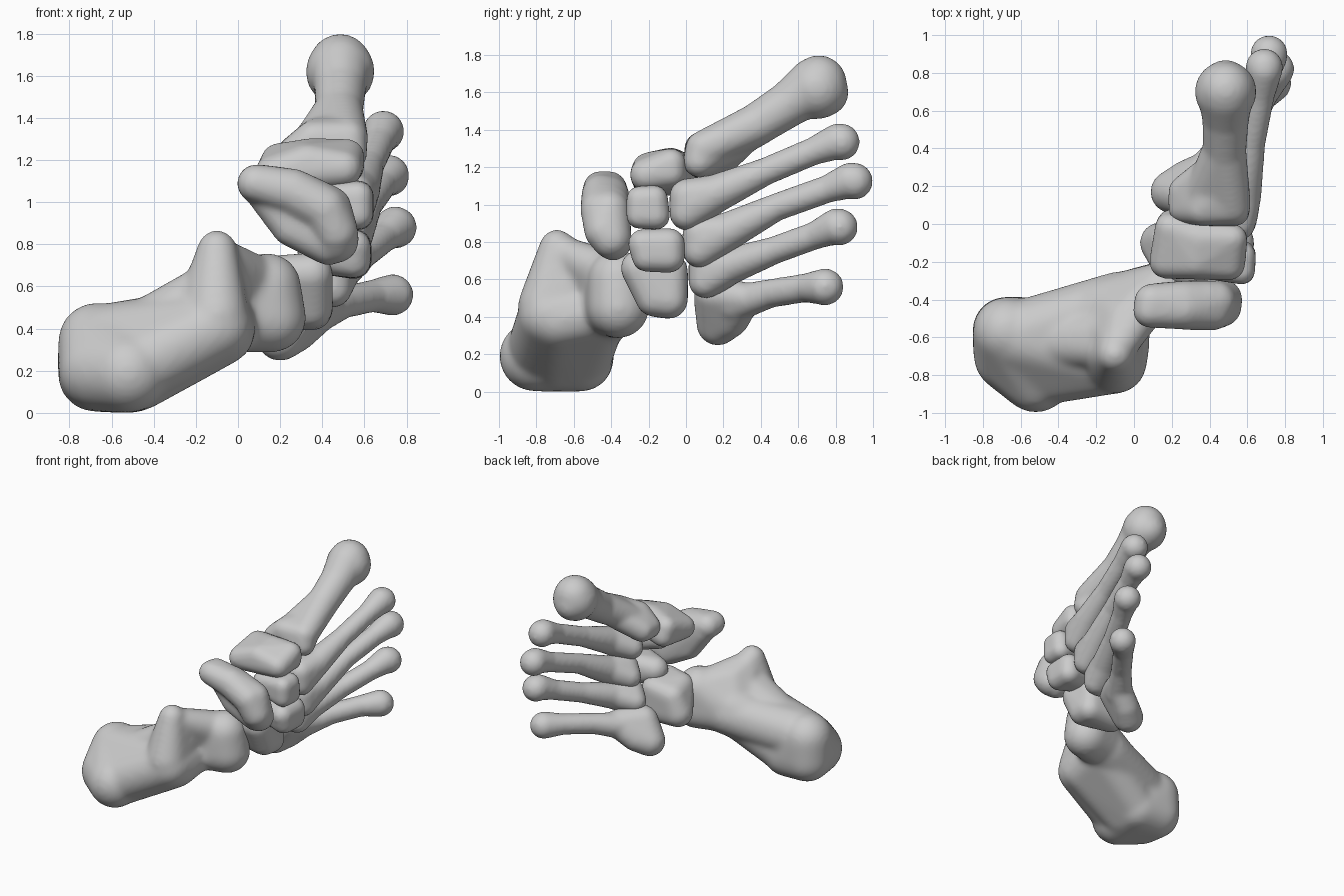
import bpy, bmesh
from mathutils import Vector

# Unit sphere directions shared by every rounded form
tmp = bmesh.new()
bmesh.ops.create_icosphere(tmp, subdivisions=3, radius=1)
DIRS = [v.co.copy() for v in tmp.verts]
tmp.free()


def add_hull(bm, balls):
    """Closed convex skin around a group of balls (x, y, z, r)."""
    part = bmesh.new()
    for x, y, z, r in balls:
        for d in DIRS:
            part.verts.new(Vector((x, y, z)) + d * r)
    bmesh.ops.convex_hull(part, input=part.verts[:])
    bmesh.ops.delete(part, geom=[v for v in part.verts if not v.link_faces], context='VERTS')
    bmesh.ops.recalc_face_normals(part, faces=part.faces[:])
    me = bpy.data.meshes.new("tmp")
    part.to_mesh(me)
    part.free()
    bm.from_mesh(me)
    bpy.data.meshes.remove(me)


def bone(name, hulls, smooth=8):
    """Fuse several hulls into one smooth bone."""
    bm = bmesh.new()
    for h in hulls:
        add_hull(bm, h)
    me = bpy.data.meshes.new(name)
    bm.to_mesh(me)
    bm.free()
    ob = bpy.data.objects.new(name, me)
    bpy.context.collection.objects.link(ob)
    rm = ob.modifiers.new("fuse", 'REMESH')
    rm.mode = 'VOXEL'
    rm.voxel_size = 0.016
    rm.use_smooth_shade = True
    sm = ob.modifiers.new("soften", 'SMOOTH')
    sm.factor = 0.5
    sm.iterations = smooth
    return ob


def chain(*balls):
    """Tapered segments running from ball to ball."""
    return [[a, b] for a, b in zip(balls, balls[1:])]


# Heel bone: heel block, body, underside, upright process, outer wall, front lobe
bone("heel_bone", [
    [(-.68, -.56, .18, .175), (-.67, -.57, .34, .185), (-.52, -.81, .19, .19),
     (-.50, -.56, .17, .17), (-.66, -.70, .20, .19)],
    [(-.62, -.60, .33, .19), (-.48, -.78, .22, .18), (-.42, -.56, .35, .18),
     (-.10, -.73, .41, .17), (-.08, -.42, .44, .17)],
    [(-.47, -.70, .16, .15), (-.50, -.56, .17, .16), (-.08, -.68, .385, .16), (-.06, -.46, .42, .15)],
    [(-.12, -.72, .43, .17), (-.10, -.69, .775, .095), (-.14, -.69, .62, .11),
     (-.10, -.75, .46, .15), (-.06, -.50, .62, .10)],
    [(-.42, -.62, .40, .15), (-.18, -.65, .58, .11), (-.13, -.58, .58, .13)],
    [(-.10, -.68, .75, .09), (-.06, -.50, .67, .10), (.10, -.36, .61, .13), (-.10, -.44, .46, .17)],
    [(-.45, -.55, .32, .17), (.06, -.38, .47, .16), (-.10, -.45, .47, .18)],
    [(-.08, -.42, .45, .16), (.14, -.365, .60, .16), (.16, -.36, .45, .165)],
], smooth=22)

# Boat-shaped bone: curved rim around a hollowed plate
bone("navicular", [
    [(.085, -.46, 1.09, .09), (.095, -.41, 1.085, .095), (.26, -.45, 1.05, .11), (.26, -.41, 1.04, .11)],
    [(.26, -.45, 1.05, .11), (.26, -.41, 1.04, .11), (.41, -.455, .97, .11), (.43, -.41, .97, .11)],
    [(.41, -.455, .97, .11), (.43, -.41, .97, .11), (.465, -.44, .86, .105), (.465, -.40, .82, .11)],
    [(.13, -.40, 1.04, .09), (.25, -.40, .88, .09), (.43, -.39, .80, .10), (.38, -.40, 1.0, .10)],
])

# Cuboid
bone("cuboid", [[(.35, -.25, .66, .10), (.35, -.09, .49, .10), (.34, -.08, .65, .09),
                 (.14, -.10, .50, .11), (.18, -.09, .62, .10), (.35, -.17, .50, .10),
                 (.20, -.22, .65, .10)]])

# Three wedge bones
bone("inner_wedge", [[(.17, -.20, 1.135, .09), (.20, .00, 1.13, .08), (.19, -.02, 1.20, .08),
                      (.50, -.21, 1.16, .09), (.52, -.08, 1.22, .08), (.52, -.08, 1.17, .08),
                      (.33, -.20, 1.19, .09), (.35, -.08, 1.215, .09)]], smooth=6)
bone("middle_wedge", [[(.57, -.25, .94, .07), (.57, -.16, .94, .075), (.57, -.25, 1.03, .07),
                       (.57, -.17, 1.03, .075), (.38, -.20, 1.0, .09)]], smooth=5)
bone("outer_wedge", [[(.55, -.23, .79, .08), (.55, -.09, .79, .085), (.55, -.21, .72, .08),
                      (.55, -.09, .72, .085), (.38, -.15, .76, .10)]], smooth=5)

# First long bone: broad wedge base, stout shaft, ball head
bone("long_bone_1", [
    [(.265, .085, 1.22, .085), (.53, .07, 1.23, .085), (.53, .08, 1.31, .08),
     (.36, .08, 1.30, .09), (.27, .17, 1.225, .09), (.48, .20, 1.33, .10), (.42, .29, 1.34, .09)],
    [(.35, .13, 1.27, .10), (.52, .10, 1.30, .10), (.48, .40, 1.44, .115)],
    *chain((.48, .38, 1.43, .115), (.485, .56, 1.545, .125), (.485, .69, 1.64, .15)),
    [(.485, .71, 1.65, .15), (.485, .70, 1.62, .165), (.485, .74, 1.60, .13)],
], smooth=12)

# Lesser long bones: base block with a keel underneath, mid shaft, head
LESSER = {
    "long_bone_2": [(.53, .035, 1.00, .125), (.57, .15, 1.055, .105), (.62, .42, 1.175, .075),
                    (.67, .68, 1.285, .075), (.69, .815, 1.34, .096), (.69, .83, 1.335, .10)],
    "long_bone_3": [(.50, .105, .80, .125), (.54, .21, .85, .105), (.61, .48, .985, .075),
                    (.68, .76, 1.085, .075), (.715, .88, 1.13, .096), (.715, .90, 1.125, .10)],
    "long_bone_4": [(.43, .135, .635, .122), (.48, .23, .67, .100), (.59, .47, .755, .075),
                    (.69, .69, .835, .075), (.745, .805, .885, .096), (.75, .82, .88, .10)],
}
for name, balls in LESSER.items():
    x, y, z, r = balls[0]
    block = [(x + i * .02, y - .03, z + j * .045, r * .75) for i in (-1, 1) for j in (-1, 1)]
    block.append((x - .08, y + .01, z - .01, r * .7))
    bone(name, [block + [balls[1]]] + chain(*balls))

# Fifth long bone with flared outer base
bone("long_bone_5", [
    [(.20, .17, .36, .115), (.27, .145, .50, .105), (.33, .15, .52, .10), (.42, .32, .50, .085),
     (.28, .24, .39, .10)],
    *chain((.36, .26, .47, .10), (.50, .45, .525, .078),
           (.64, .64, .555, .078), (.735, .745, .56, .10)),
], smooth=12)
